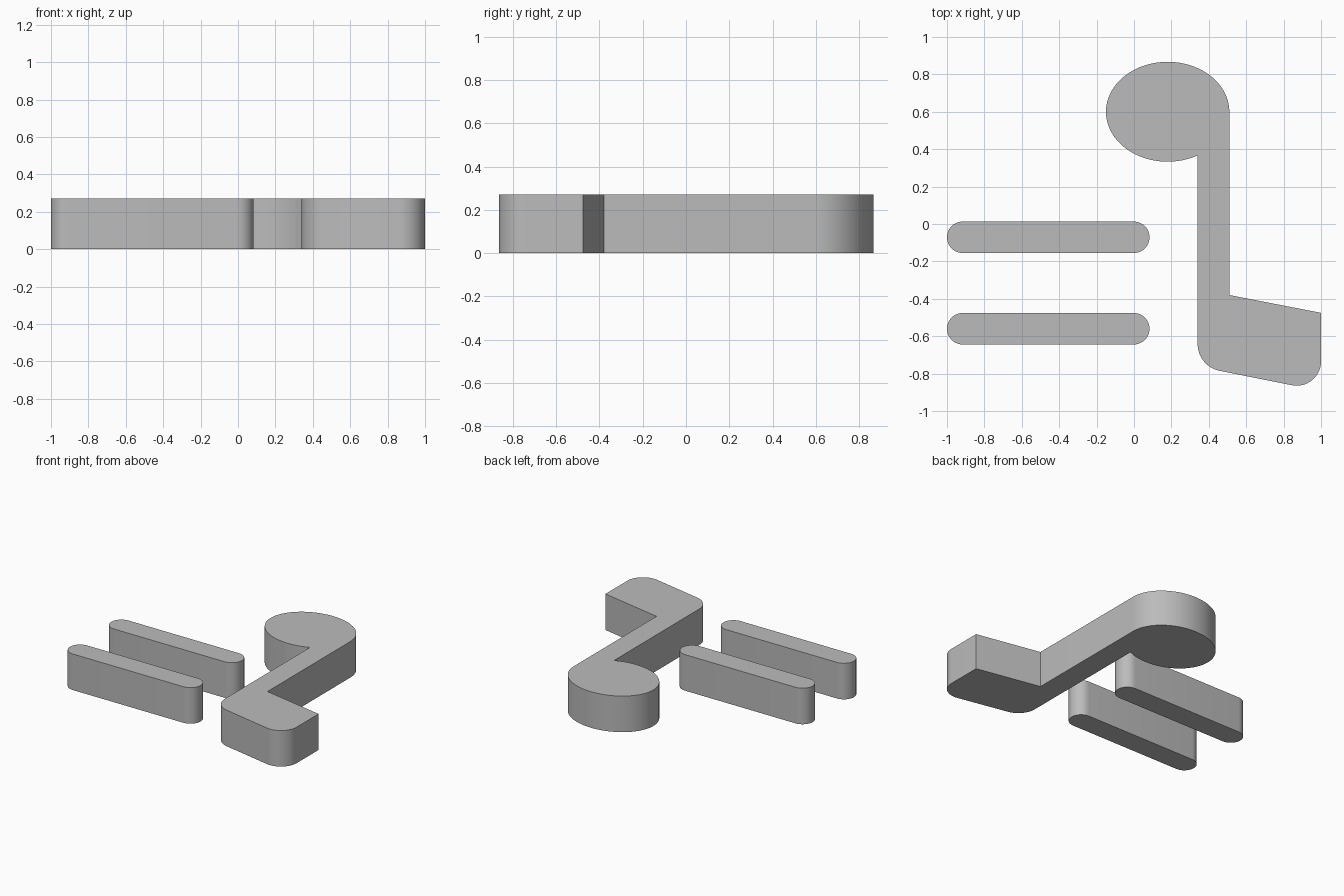
import bpy, bmesh, math
from mathutils import Vector

HEIGHT = 0.27

cube = bpy.data.objects.get("Cube")
if cube:
    bpy.data.objects.remove(cube, do_unlink=True)

grey = bpy.data.materials.new("plain grey")
grey.use_nodes = True
colour = (0.5, 0.5, 0.5, 1)
grey.diffuse_color = colour
grey.node_tree.nodes["Principled BSDF"].inputs["Base Color"].default_value = colour


def arc(cx, cy, rx, ry, start, end, steps):
    """Points along an elliptical arc, angles in radians."""
    angles = [start + (end - start) * i / steps for i in range(steps + 1)]
    return [(cx + rx * math.cos(a), cy + ry * math.sin(a)) for a in angles]


def fillet(before, corner, after, radius, steps=16):
    """Points of a round that replaces a sharp corner."""
    c = Vector(corner)
    u = (Vector(before) - c).normalized()
    v = (Vector(after) - c).normalized()
    half = u.angle(v) / 2
    centre = c + (u + v).normalized() * radius / math.sin(half)
    p = c + u * radius / math.tan(half) - centre
    q = c + v * radius / math.tan(half) - centre
    start = math.atan2(p.y, p.x)
    turn = math.atan2(p.x * q.y - p.y * q.x, p.dot(q))
    return arc(centre.x, centre.y, radius, radius, start, start + turn, steps)


def extrude_outline(name, points):
    """Solid slab standing on the ground, from a counter-clockwise outline."""
    bm = bmesh.new()
    base = bm.faces.new([bm.verts.new((x, y, 0)) for x, y in points])
    top = bmesh.ops.extrude_face_region(bm, geom=[base], use_keep_orig=True)["geom"]
    bmesh.ops.translate(bm, vec=(0, 0, HEIGHT),
                        verts=[g for g in top if isinstance(g, bmesh.types.BMVert)])
    bmesh.ops.recalc_face_normals(bm, faces=bm.faces)
    mesh = bpy.data.meshes.new(name)
    bm.to_mesh(mesh)
    bm.free()
    mesh.materials.append(grey)
    obj = bpy.data.objects.new(name, mesh)
    bpy.context.collection.objects.link(obj)
    bpy.ops.object.select_all(action="DESELECT")
    obj.select_set(True)
    bpy.context.view_layer.objects.active = obj
    bpy.ops.object.shade_smooth_by_angle(angle=math.radians(30))


# Hooked piece: oval head, straight stem and slanted foot in one outline
stem_left, stem_right = 0.34, 0.51
head_x, head_y, head_rx, head_ry = 0.18, 0.6, 0.33, 0.267
notch = 2 * math.pi - math.acos((stem_left - head_x) / head_rx)
heel, toe = (stem_left, -0.761), (1.0, -0.893)
foot_tip = (1.0, -0.475)
outline = arc(head_x, head_y, head_rx, head_ry, 0, notch, 64)
outline += fillet(outline[-1], heel, toe, 0.146)
outline += fillet(heel, toe, foot_tip, 0.13)
outline += [foot_tip, (stem_right, -0.38)]
extrude_outline("hooked_piece", outline)

# Two parallel bars with round ends
r = 0.084
for name, y in (("back_bar", -0.071), ("front_bar", -0.56)):
    quarter = math.pi / 2
    ends = arc(-1 + r, y, r, r, quarter, 3 * quarter, 20)
    ends += arc(0.083 - r, y, r, r, -quarter, quarter, 20)
    extrude_outline(name, ends)
